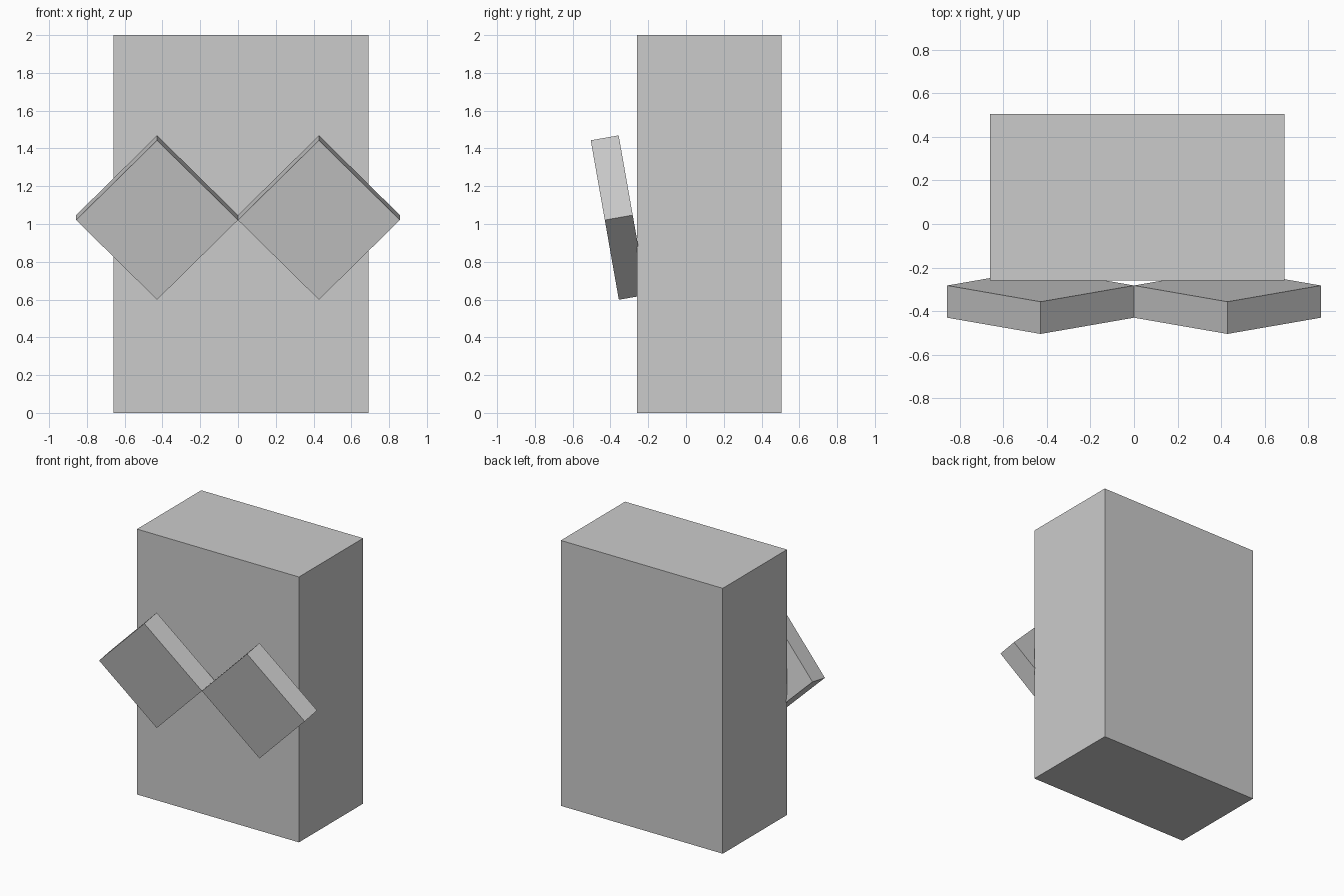
import bpy
import math
from mathutils import Matrix, Vector

cube = bpy.data.objects.get("Cube")
if cube:
    bpy.data.objects.remove(cube, do_unlink=True)

# Single plain grey
GREY = (0.6, 0.6, 0.6, 1.0)
grey = bpy.data.materials.new("plain grey")
grey.use_nodes = True
grey.diffuse_color = GREY
grey.node_tree.nodes["Principled BSDF"].inputs["Base Color"].default_value = GREY


def box(name, size, centre, rotation=Matrix.Identity(4)):
    """Add a box with its size and rotation baked into the mesh."""
    bpy.ops.mesh.primitive_cube_add(size=1)
    obj = bpy.context.object
    obj.name = name
    obj.data.transform(rotation @ Matrix.Diagonal((*size, 1.0)))
    obj.location = Vector(centre)
    obj.data.materials.append(grey)
    return obj


# Upright block
box("body", (1.35, 0.765, 2.0), (0.015, 0.1225, 1.0))

# Two square plates standing on a corner, tops leaning forward
DIAGONAL = 0.857
side = DIAGONAL / math.sqrt(2)
tilt = Matrix.Rotation(math.radians(10), 4, "X") @ Matrix.Rotation(math.radians(45), 4, "Y")
for name, sign in (("left_plate", 1), ("right_plate", -1)):
    box(name, (side, 0.15, side), (sign * DIAGONAL / 2, -0.356, 1.034), tilt)
